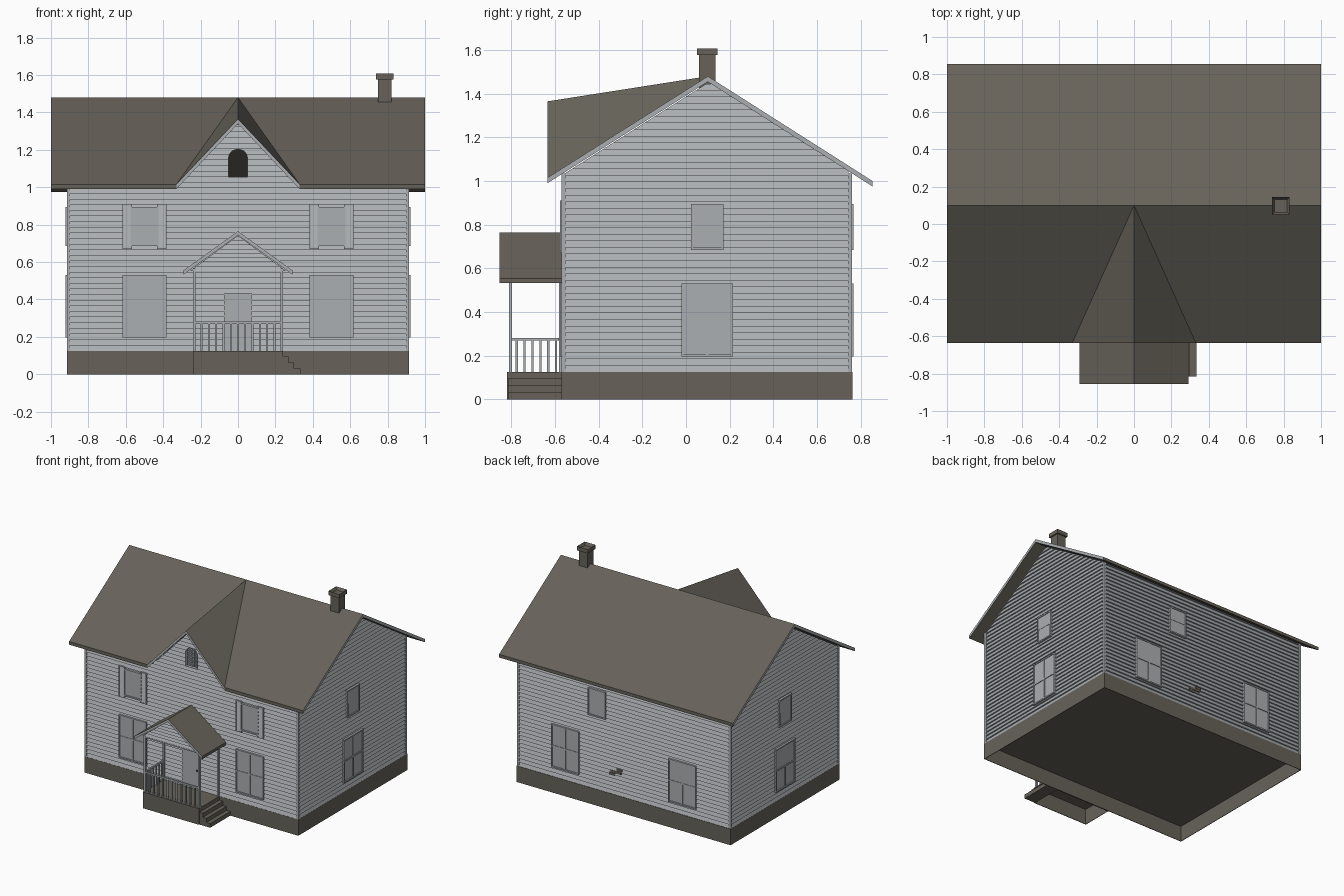
import bpy, bmesh, math
from mathutils import Vector

if "Cube" in bpy.data.objects:
    bpy.data.objects.remove(bpy.data.objects["Cube"])


def material(name, rgb):
    m = bpy.data.materials.new(name)
    m.diffuse_color = (*rgb, 1)
    m.use_nodes = True
    m.node_tree.nodes["Principled BSDF"].inputs["Base Color"].default_value = m.diffuse_color
    return m


GREY = material("pale grey siding", (0.41, 0.43, 0.445))
BROWN = material("brown grey roof", (0.135, 0.123, 0.102))

# Each wall maps (along, outward, height) to world space
WALLS = {
    "front": lambda u, d, z: Vector((u, -0.558 - d, z)),
    "back": lambda u, d, z: Vector((u, 0.748 + d, z)),
    "right": lambda u, d, z: Vector((0.903 + d, u, z)),
    "left": lambda u, d, z: Vector((-0.903 - d, u, z)),
    "porch": lambda u, d, z: Vector((u, -0.798 - d, z)),
}


def finish(name, bm, *mats, recalc=True):
    if recalc:
        bmesh.ops.recalc_face_normals(bm, faces=bm.faces)
    me = bpy.data.meshes.new(name)
    bm.to_mesh(me)
    bm.free()
    for m in mats:
        me.materials.append(m)
    ob = bpy.data.objects.new(name, me)
    bpy.context.collection.objects.link(ob)
    return ob


def box(bm, a, b):
    verts = bmesh.ops.create_cube(bm, size=1)["verts"]
    for v in verts:
        v.co = Vector([(a[i] + b[i]) / 2 + v.co[i] * abs(b[i] - a[i]) for i in range(3)])
    return verts


def wall_box(bm, side, u0, u1, d0, d1, z0, z1):
    box(bm, WALLS[side](u0, d0, z0), WALLS[side](u1, d1, z1))


def clapboards(bm, side, z0, z1, spans, pitch=0.03, base=0.0, lip=0.011, sub=3):
    """Overlapping boards: each course leans out at the bottom over a small lip."""
    at = WALLS[side]
    ref = at(0, 1, 0) - at(0, 0, 0) - Vector((0, 0, 0.5))

    def quad(*pts):
        f = bm.faces.new([bm.verts.new(p) for p in pts])
        f.normal_update()
        if f.normal.dot(ref) < 0:
            f.normal_flip()

    eps = 1e-5
    for k in range(math.ceil((z1 - z0) / pitch - 1e-6)):
        lo = z0 + k * pitch
        for s in range(sub):
            a, b = lo + s * pitch / sub, lo + (s + 1) * pitch / sub
            if b > z1 + 1e-4:
                break
            da, db = base + lip * (1 - s / sub), base + lip * (1 - (s + 1) / sub)
            for (p, q), (r, t) in zip(spans(a + eps), spans(b - eps)):
                if q > p:
                    quad(at(p, da, a), at(q, da, a), at(t, db, b), at(r, db, b))
                    if s == 0:
                        quad(at(p, da, a), at(q, da, a), at(q, base, a), at(p, base, a))


# Siding on the four walls, with an arched vent opening in the front gable
def front_spans(z):
    w = 0.897 if z < 1.035 else max(0, (1.345 - z) / 1.06)
    h = 0
    if 1.055 < z < 1.205:
        h = 0.05 if z < 1.155 else math.sqrt(max(0, 0.05 ** 2 - (z - 1.155) ** 2))
    return [(-w, -h), (h, w)]


def side_spans(z):
    return [(max(-0.555, -0.635 + (z - 0.985) / 0.633),
             min(0.745, 0.855 - (z - 0.975) / 0.636))]


for side, top, spans in (("front", 1.335, front_spans), ("back", 1.035, lambda z: [(-0.897, 0.897)]),
                         ("right", 1.45, side_spans), ("left", 1.45, side_spans)):
    bm = bmesh.new()
    clapboards(bm, side, 0.125, top, spans)
    finish(side + "_siding", bm, GREY, recalc=False)

# Lining around the vent opening
bm = bmesh.new()
arch = [(-0.05, 1.055)] + [(-0.05 * math.cos(math.pi * i / 8), 1.155 + 0.05 * math.sin(math.pi * i / 8))
                           for i in range(9)] + [(0.05, 1.055)]
for i in range(len(arch)):
    (u, z), (v, y) = arch[i], arch[(i + 1) % len(arch)]
    bm.faces.new([bm.verts.new(WALLS["front"](*p)) for p in
                  ((u, -0.012, z), (v, -0.012, y), (v, 0.013, y), (u, 0.013, z))])
finish("vent_lining", bm, GREY, recalc=False)

# Corner boards
bm = bmesh.new()
for sx in (-1, 1):
    for y0, y1 in ((-0.57, -0.552), (0.742, 0.76)):
        box(bm, (sx * 0.897, y0, 0.125), (sx * 0.915, y1, 1.035))
finish("corner_boards", bm, GREY)


# Foundation and porch base, hollow underneath
def hollow_base(name, a, b):
    bm = bmesh.new()
    box(bm, a, b)
    bmesh.ops.recalc_face_normals(bm, faces=bm.faces)
    bmesh.ops.delete(bm, geom=[f for f in bm.faces if f.normal.z < -0.9], context="FACES")
    ob = finish(name, bm, BROWN, recalc=False)
    mod = ob.modifiers.new("thickness", "SOLIDIFY")
    mod.thickness, mod.offset = 0.006, -1


hollow_base("foundation", (-0.915, -0.57, 0), (0.915, 0.762, 0.125))
hollow_base("porch_base", (-0.24, -0.82, 0), (0.24, -0.57, 0.125))
for i, (x, h) in enumerate(((0.27, 0.095), (0.3, 0.063), (0.333, 0.032))):
    bm = bmesh.new()
    box(bm, (0.24 if i == 0 else x - 0.033, -0.815, 0), (x, -0.57, h))
    finish(f"porch_step_{i + 1}", bm, BROWN)


# Roof slabs: polygon on top, dropped copy below, pale rake edges
def roof(name, polys, axis, thick=0.025):
    bm = bmesh.new()
    for poly in polys:
        top = [bm.verts.new(p) for p in poly]
        low = [bm.verts.new(Vector(p) - Vector((0, 0, thick))) for p in poly]
        bm.faces.new(top)
        bm.faces.new(low[::-1])
        for i in range(len(top)):
            j = (i + 1) % len(top)
            bm.faces.new((top[i], low[i], low[j], top[j]))
    bmesh.ops.recalc_face_normals(bm, faces=bm.faces)
    for f in bm.faces:
        f.material_index = int(abs(f.normal[axis]) > 0.95)
    finish(name, bm, BROWN, GREY, recalc=False)


RY, RZ, FY, FZ = 0.1, 1.48, -0.635, 1.015
roof("main_roof", [[(-1, 0.855, 1.0), (1, 0.855, 1.0), (1, RY, RZ), (-1, RY, RZ)]] +
     [[(s, FY, FZ), (s * 0.33, FY, FZ), (0, RY, RZ), (s, RY, RZ)] for s in (-1, 1)], 0)
roof("front_gable_roof", [[(0, RY, RZ), (0, FY, 1.365), (s * 0.33, FY, FZ)] for s in (-1, 1)], 1)
roof("porch_roof", [[(0, -0.855, 0.765), (0, -0.56, 0.765), (s * 0.292, -0.56, 0.555),
                     (s * 0.292, -0.855, 0.555)] for s in (-1, 1)], 1, 0.022)

# Chimney with a hollow cap
bm = bmesh.new()
box(bm, (0.748, 0.06, 1.42), (0.822, 0.134, 1.58))
cap = box(bm, (0.738, 0.05, 1.577), (0.832, 0.144, 1.608))
top = max({f for v in cap for f in v.link_faces}, key=lambda f: f.calc_center_median().z)
bmesh.ops.inset_region(bm, faces=[top], thickness=0.018)
for v in top.verts:
    v.co.z -= 0.02
finish("chimney", bm, BROWN)


# Windows
def window(name, side, u, z0, z1, half, panes):
    bm = bmesh.new()
    t = 0.01
    mid = (z0 + z1) / 2
    wall_box(bm, side, u - half, u + half, 0, 0.0125, z0, mid)
    wall_box(bm, side, u - half, u + half, 0, 0.0145, mid, z1)
    for s in (-1, 1):
        wall_box(bm, side, u + s * half, u + s * (half - t), 0, 0.019, z0, z1)
    for a, b in ((z0, z0 + t), (z1 - t, z1)):
        wall_box(bm, side, u - half, u + half, 0, 0.02, a, b)
    if panes:
        wall_box(bm, side, u - 0.006, u + 0.006, 0, 0.018, z0, z1)
        wall_box(bm, side, u - half, u + half, 0, 0.018, mid - 0.006, mid + 0.006)
    finish(name, bm, GREY)


for side, lower, upper in (("front", (-0.5, 0.5), (-0.5, 0.5)), ("back", (-0.5, 0.5), (0.23,)),
                           ("right", (0.097,), (0.097,)), ("left", (0.097,), (0.097,))):
    for i, u in enumerate(lower):
        window(f"{side}_lower_window_{i + 1}", side, u, 0.197, 0.53, 0.118, True)
    for i, u in enumerate(upper):
        window(f"{side}_upper_window_{i + 1}", side, u, 0.685, 0.895, 0.075, False)

# Louvred shutters beside the front upper windows
bm = bmesh.new()
for u in (-0.593, -0.407, 0.407, 0.593):
    wall_box(bm, "front", u - 0.025, u + 0.025, 0, 0.013, 0.67, 0.91)
    for s in (-1, 1):
        wall_box(bm, "front", u + s * 0.025, u + s * 0.018, 0, 0.02, 0.67, 0.91)
    for z in (0.67, 0.902):
        wall_box(bm, "front", u - 0.025, u + 0.025, 0, 0.02, z, z + 0.008)
    clapboards(bm, "front", 0.678, 0.902, lambda z: [(u - 0.018, u + 0.018)], 0.028, 0.013, 0.006, 1)
finish("shutters", bm, GREY, recalc=False)

# Door with knob
bm = bmesh.new()
wall_box(bm, "front", -0.075, 0.075, 0, 0.016, 0.125, 0.435)
finish("front_door", bm, GREY)
bm = bmesh.new()
wall_box(bm, "front", 0.05, 0.06, 0.016, 0.026, 0.27, 0.28)
finish("door_knob", bm, BROWN)

# Exposed brick patch on the back wall
bm = bmesh.new()
for u, z in ((0.10, 0.27), (0.05, 0.29), (0.09, 0.29), (0.04, 0.31)):
    wall_box(bm, "back", u - 0.024, u + 0.024, 0.005, 0.0125, z, z + 0.018)
finish("brick_patch", bm, BROWN)

# Porch posts, beams and ceiling
bm = bmesh.new()
for s in (-1, 1):
    for y in (-0.81, -0.582):
        box(bm, (s * 0.226, y, 0.125), (s * 0.24, y + 0.014, 0.55))
    box(bm, (s * 0.226, -0.81, 0.54), (s * 0.24, -0.57, 0.565))
box(bm, (-0.24, -0.81, 0.543), (0.24, -0.57, 0.553))
finish("porch_frame", bm, GREY)
bm = bmesh.new()
clapboards(bm, "porch", 0.553, 0.738, lambda z: [(-max(0, 0.742 - z) / 0.74, max(0, 0.742 - z) / 0.74)],
           0.0231, 0, 0.01, 1)
finish("porch_gable_siding", bm, GREY, recalc=False)

# Porch railing on the front and left side
bm = bmesh.new()
box(bm, (-0.235, -0.81, 0.27), (0.235, -0.798, 0.282))
box(bm, (-0.239, -0.81, 0.27), (-0.227, -0.57, 0.282))
for i in range(11):
    x = -0.195 + i * 0.039
    box(bm, (x - 0.005, -0.809, 0.125), (x + 0.005, -0.799, 0.272))
for i in range(6):
    y = -0.775 + i * 0.036
    box(bm, (-0.238, y - 0.005, 0.125), (-0.228, y + 0.005, 0.272))
finish("porch_railing", bm, GREY)
